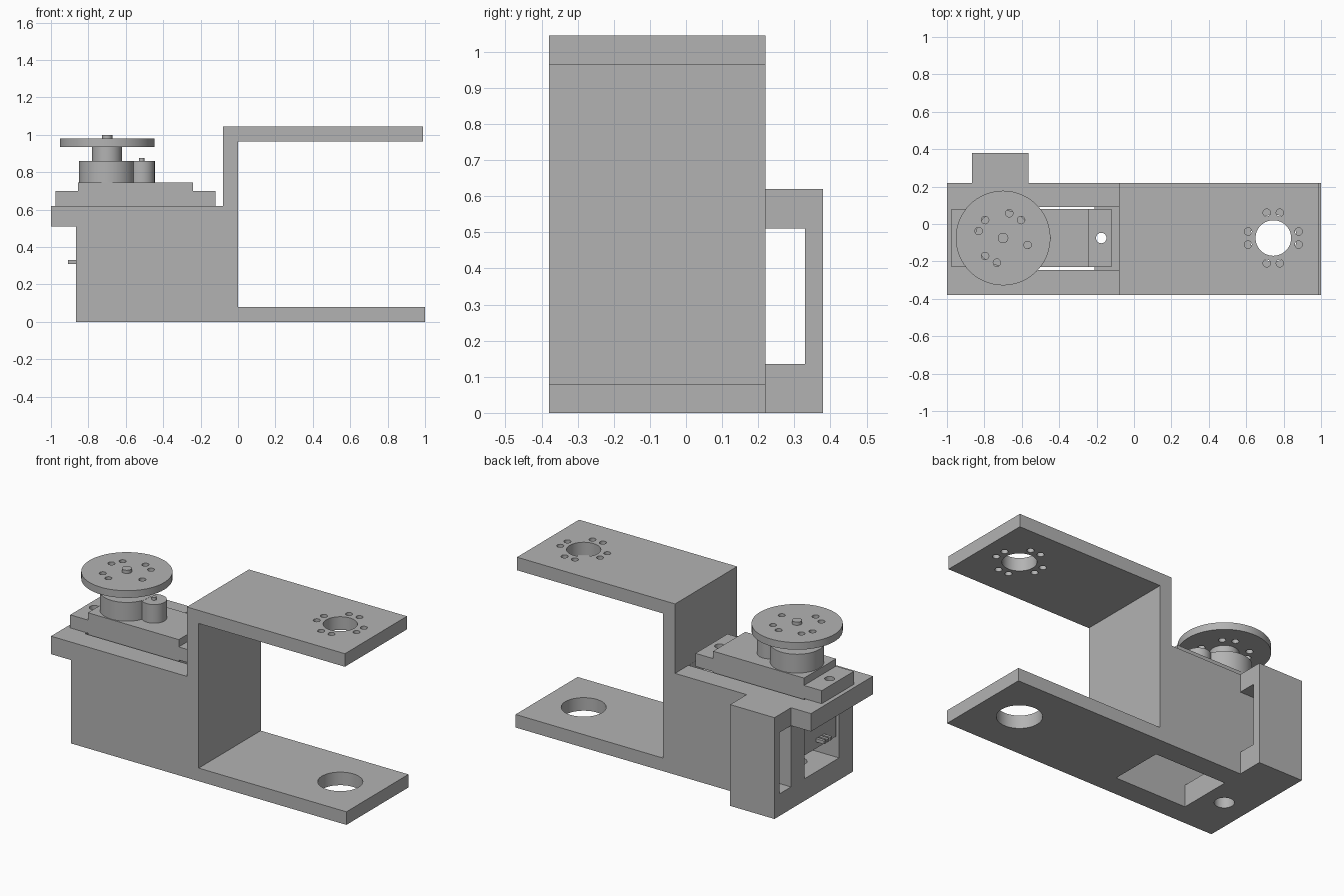
import bpy, bmesh, math

if "Cube" in bpy.data.objects:
    bpy.data.objects.remove(bpy.data.objects["Cube"], do_unlink=True)

grey = bpy.data.materials.new("plain grey")
grey.use_nodes = True
colour = (0.45, 0.45, 0.45, 1)
grey.diffuse_color = colour
grey.node_tree.nodes["Principled BSDF"].inputs["Base Color"].default_value = colour

AXIS_X, AXIS_Y = -0.70, -0.075   # servo output shaft
HOLE_X = 0.745                   # centre of the fork holes


def finish(name, bm):
    bmesh.ops.recalc_face_normals(bm, faces=bm.faces[:])
    mesh = bpy.data.meshes.new(name)
    bm.to_mesh(mesh)
    bm.free()
    mesh.materials.append(grey)
    obj = bpy.data.objects.new(name, mesh)
    bpy.context.collection.objects.link(obj)
    return obj


def box(name, x, y, z):
    bm = bmesh.new()
    bmesh.ops.create_cube(bm, size=1)
    for v in bm.verts:
        for i, (low, high) in enumerate((x, y, z)):
            v.co[i] = low if v.co[i] < 0 else high
    return finish(name, bm)


def cylinder(name, x, y, radius, z, sides=48):
    bm = bmesh.new()
    bmesh.ops.create_cone(bm, cap_ends=True, segments=sides, radius1=radius,
                          radius2=radius, depth=z[1] - z[0])
    bmesh.ops.translate(bm, vec=(x, y, sum(z) / 2), verts=bm.verts[:])
    return finish(name, bm)


def profile(name, points, y):
    """Extrude an x-z outline along y."""
    bm = bmesh.new()
    face = bm.faces.new([bm.verts.new((px, y[0], pz)) for px, pz in points])
    side = bmesh.ops.extrude_face_region(bm, geom=[face])["geom"]
    bmesh.ops.translate(bm, vec=(0, y[1] - y[0], 0),
                        verts=[g for g in side if isinstance(g, bmesh.types.BMVert)])
    return finish(name, bm)


def cut(obj, cutters):
    for c in cutters:
        mod = obj.modifiers.new("cut", 'BOOLEAN')
        mod.operation, mod.solver, mod.object = 'DIFFERENCE', 'EXACT', c
    bpy.context.view_layer.update()
    result = obj.evaluated_get(bpy.context.evaluated_depsgraph_get())
    mesh = bpy.data.meshes.new_from_object(result)
    obj.modifiers.clear()
    obj.data = mesh
    for c in cutters:
        bpy.data.objects.remove(c, do_unlink=True)


# Bracket: servo housing, upright wall and two fork plates
bracket = profile("bracket", [
    (-0.865, 0), (1, 0), (1, 0.08), (0, 0.08), (0, 0.965), (0.99, 0.965),
    (0.99, 1.045), (-0.08, 1.045), (-0.08, 0.62), (-1, 0.62), (-1, 0.51),
    (-0.865, 0.51)], (-0.38, 0.22))
slot = (-0.245, 0.09)
cutters = [
    box("cavity", (-0.9, -0.08), slot, (0.135, 0.43)),
    box("cavity_top", (-0.865, -0.21), slot, (0.4, 0.7)),
    box("ledge_recess", (-0.25, -0.0805), slot, (0.54, 0.7)),
    box("end_opening", (-0.95, -0.8), slot, (0.4, 0.51)),
    box("floor_opening", (-0.565, -0.08), slot, (-0.1, 0.2)),
    cylinder("floor_hole", AXIS_X, AXIS_Y, 0.055, (-0.1, 0.2)),
    cylinder("lower_hole", HOLE_X, AXIS_Y, 0.125, (-0.1, 0.2)),
    cylinder("upper_hole", HOLE_X, AXIS_Y, 0.095, (0.9, 1.1)),
    cylinder("ledge_hole", -0.175, AXIS_Y, 0.028, (0.35, 0.6), 24),
    cylinder("flange_hole", -0.92, AXIS_Y, 0.028, (0.45, 0.7), 24),
]
for sx in (-1, 1):
    for sy in (-1, 1):
        for dx, dy in ((0.035, 0.135), (0.135, 0.035)):
            cutters.append(cylinder("screw_hole", HOLE_X + sx * dx, AXIS_Y + sy * dy,
                                    0.02, (0.9, 1.1), 20))
cut(bracket, cutters)

# Loop on the back of the housing
loop_x = (-0.865, -0.565)
box("loop_upright", loop_x, (0.33, 0.38), (0, 0.62))
box("loop_foot", loop_x, (0.22, 0.33), (0, 0.135))
box("loop_top", loop_x, (0.22, 0.33), (0.51, 0.62))

# Servo case and mounting ears
servo_y = (-0.23, 0.08)
box("servo_case", (-0.855, -0.24), servo_y, (0.27, 0.745))
ears = []
for name, x, hole in (("left_ear", (-0.24, -0.12), -0.175),
                      ("right_ear", (-0.975, -0.855), -0.92)):
    ear = box(name, x, servo_y, (0.62, 0.70))
    cut(ear, [cylinder("ear_hole", hole, AXIS_Y, 0.028, (0.6, 0.8), 24)])
    ears.append(ear)

# Cable pins on the servo end
for i in (-1, 0, 1):
    y = AXIS_Y + i * 0.03
    box("cable_pin", (-0.91, -0.855), (y - 0.009, y + 0.009), (0.31, 0.33))

# Gear towers, shaft and horn
round_parts = [
    cylinder("gear_tower", AXIS_X, AXIS_Y, 0.15, (0.745, 0.86), 64),
    cylinder("idler_tower", -0.515, AXIS_Y, 0.07, (0.745, 0.859)),
    cylinder("idler_pin", -0.515, AXIS_Y, 0.014, (0.859, 0.875), 20),
    cylinder("horn_hub", AXIS_X, AXIS_Y, 0.08, (0.86, 0.938)),
    cylinder("shaft_tip", AXIS_X, AXIS_Y, 0.028, (0.978, 1.0), 24),
]
horn = cylinder("horn_disc", AXIS_X, AXIS_Y, 0.253, (0.936, 0.98), 72)
cut(horn, [cylinder("horn_hole", AXIS_X + 0.136 * math.cos(math.radians(a)),
                    AXIS_Y + 0.136 * math.sin(math.radians(a)), 0.02, (0.9, 1.05), 20)
           for a in (45, 76, 135, 164, 225, 256, 344)])

# Smooth the round walls, keep the edges crisp
bpy.ops.object.select_all(action='DESELECT')
for obj in round_parts + ears + [horn, bracket]:
    obj.select_set(True)
bpy.context.view_layer.objects.active = horn
bpy.ops.object.shade_smooth_by_angle(angle=math.radians(30))
